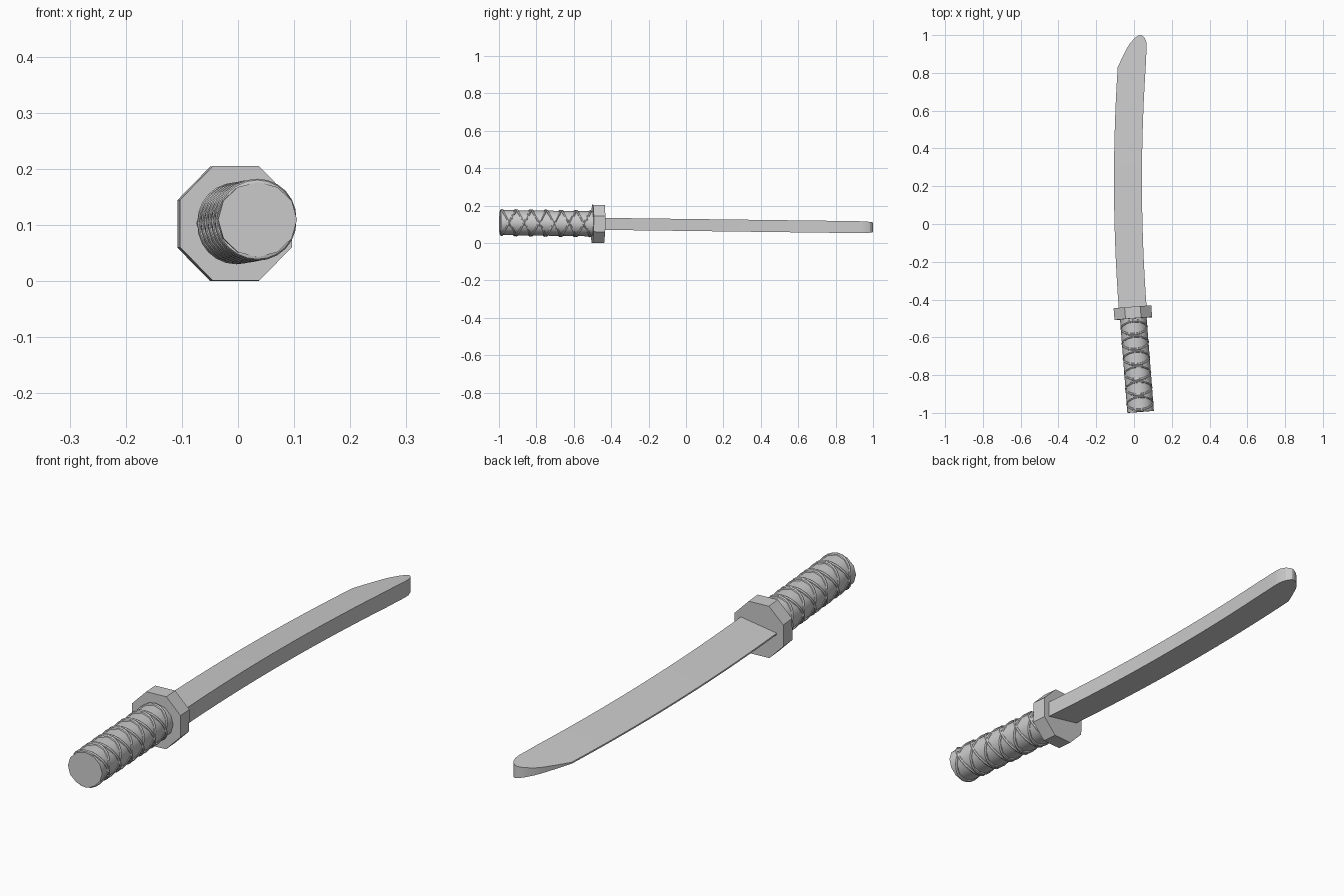
import bpy
import bmesh
from math import sin, cos, pi, radians
from mathutils import Matrix, Vector

cube = bpy.data.objects.get("Cube")
if cube:
    bpy.data.objects.remove(cube, do_unlink=True)

grey = bpy.data.materials.new("plain_grey")
grey.use_nodes = True
colour = (0.6, 0.6, 0.6, 1)
grey.diffuse_color = colour
grey.node_tree.nodes["Principled BSDF"].inputs["Base Color"].default_value = colour

# Hilt frame: origin in the guard, local y along the grip
HILT = (Matrix.Translation((-0.006, -0.47, 0.1025))
        @ Matrix.Rotation(radians(4.46), 4, 'Z')
        @ Matrix.Rotation(radians(-0.8), 4, 'X'))


def finish(name, bm, matrix=None, smooth=None):
    bmesh.ops.recalc_face_normals(bm, faces=bm.faces)
    mesh = bpy.data.meshes.new(name)
    bm.to_mesh(mesh)
    bm.free()
    mesh.materials.append(grey)
    obj = bpy.data.objects.new(name, mesh)
    bpy.context.collection.objects.link(obj)
    if matrix:
        obj.matrix_world = matrix
    if smooth:
        bpy.ops.object.select_all(action='DESELECT')
        obj.select_set(True)
        bpy.context.view_layer.objects.active = obj
        bpy.ops.object.shade_smooth_by_angle(angle=radians(smooth))
    return obj


def loft(bm, loops, closed=False):
    """Skin a list of point loops; cap the ends unless closed."""
    rings = [[bm.verts.new(p) for p in loop] for loop in loops]
    n = len(rings[0])
    pairs = list(zip(rings, rings[1:]))
    if closed:
        pairs.append((rings[-1], rings[0]))
    for a, b in pairs:
        for i in range(n):
            j = (i + 1) % n
            bm.faces.new((a[i], a[j], b[j], b[i]))
    if not closed:
        bm.faces.new(rings[0])
        bm.faces.new(rings[-1])


def prism(name, sides, rx, rz, y0, y1, turn=0, smooth=None):
    bm = bmesh.new()
    angles = [2 * pi * i / sides + turn for i in range(sides)]
    loft(bm, [[Vector((rx * cos(a), y, rz * sin(a))) for a in angles]
              for y in (y0, y1)])
    return finish(name, bm, HILT, smooth)


# Guard: octagonal plate
apothem = cos(pi / 8)
prism("guard", 8, 0.1 / apothem, 0.102 / apothem, -0.031, 0.031, pi / 8)

# Grip core
prism("grip", 12, 0.0705, 0.067, -0.526, 0.0, smooth=40)

# Grip wrap: pairs of rings tilted opposite ways, crossing on both sides
bm = bmesh.new()
PROFILE = [(-0.009, -0.006), (-0.006, 0.004), (0, 0.0065),
           (0.006, 0.004), (0.009, -0.006)]
for k in range(6):
    centre = -0.08 - 0.0802 * k
    for tilt in (-0.036, 0.036):
        loops = []
        for i in range(24):
            a = 2 * pi * i / 24
            loops.append([Vector(((0.0665 + h) * cos(a),
                                  centre + tilt * sin(a) + w,
                                  (0.0665 + h) * sin(a)))
                          for w, h in PROFILE])
        loft(bm, loops, closed=True)
finish("grip_wrap", bm, HILT, 40)


# Blade: curved wedge, thick at the spine and thin at the cutting edge
def bow(y):
    return 0.055 * (y - 0.23) ** 2


def edge_x(y):
    return -0.106 + bow(y)


def section(y, xe, xs):
    mid = 0.097 - 0.0128 * y
    loop = []
    for x, side in ((xe, 1), (xs, 1), (xs, -1), (xe, -1)):
        t = min(1, max(0, (x - edge_x(y)) / 0.148))
        loop.append(Vector((x, y, mid + side * (0.003 + 0.029 * t))))
    return loop


STEPS = 14
stations = []
for i in range(STEPS + 1):
    y = -0.46 + (0.83 + 0.46) * i / STEPS
    stations.append((y, edge_x(y), edge_x(y) + 0.148))
# Angled, rounded tip
stations += [(0.88, -0.063, 0.064), (0.935, -0.035, 0.067),
             (0.96, -0.019, 0.066), (0.985, 0.005, 0.057),
             (0.996, 0.02, 0.046), (1.0, 0.03, 0.039)]
bm = bmesh.new()
loft(bm, [section(*s) for s in stations])
finish("blade", bm, smooth=25)
